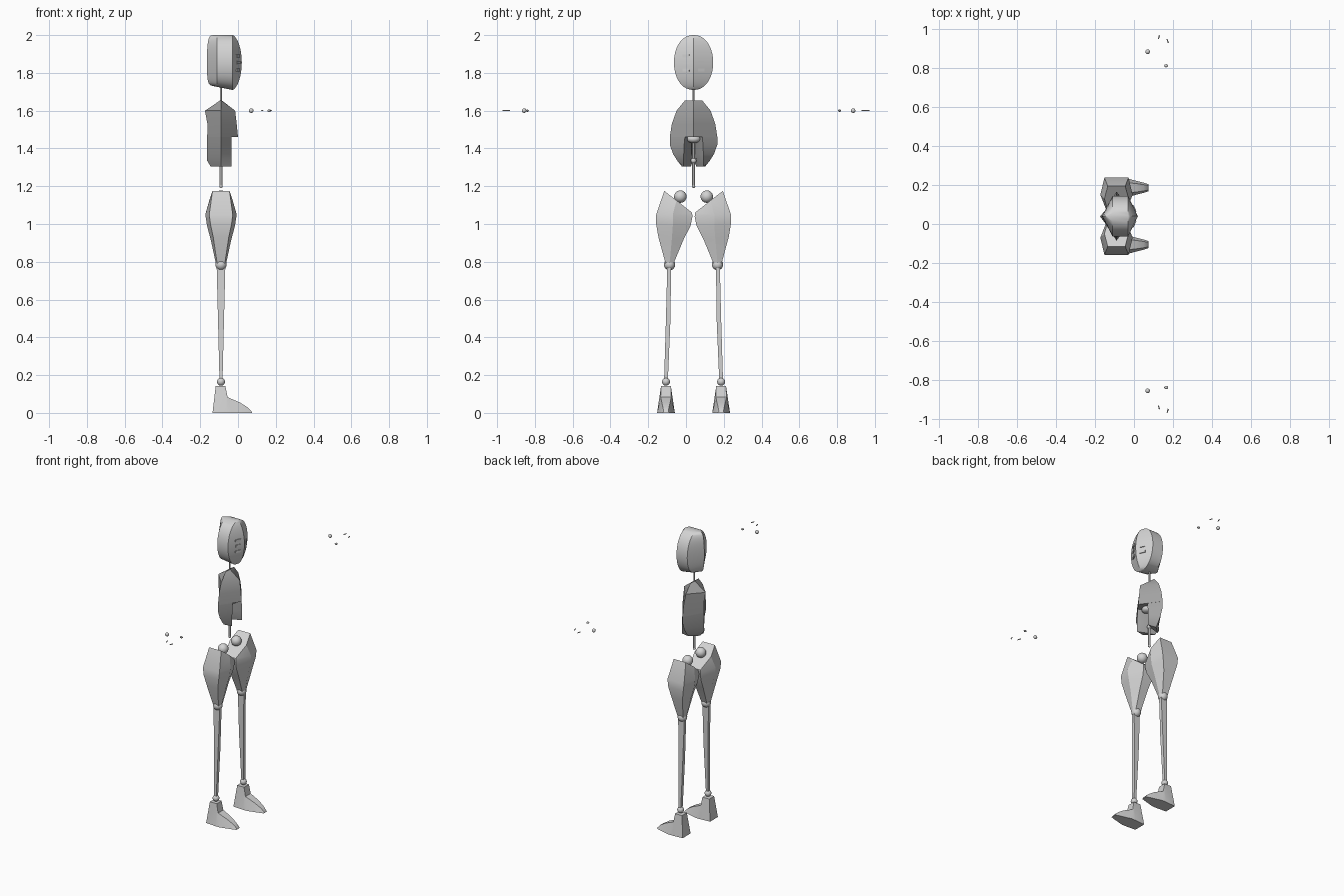
import bpy, bmesh, math
from mathutils import Matrix, Vector

default = bpy.data.objects.get("Cube")
if default:
    bpy.data.objects.remove(default, do_unlink=True)

MID = 0.04     # y of the figure's plane of symmetry
AXIS = -0.09   # x of the body's vertical axis
parts = []


def material(name, value):
    mat = bpy.data.materials.new(name)
    mat.use_nodes = True
    colour = (value, value, value, 1)
    mat.diffuse_color = colour
    mat.node_tree.nodes["Principled BSDF"].inputs["Base Color"].default_value = colour
    return mat


light = material("light grey", 0.65)
dark = material("dark grey", 0.36)


def finish(name, bm, mat=light):
    bmesh.ops.recalc_face_normals(bm, faces=bm.faces)
    mesh = bpy.data.meshes.new(name)
    bm.to_mesh(mesh)
    bm.free()
    mesh.materials.append(mat)
    obj = bpy.data.objects.new(name, mesh)
    bpy.context.collection.objects.link(obj)
    parts.append(obj)


def loft(name, rings, mat=light):
    """Skin a list of rings that have equal point counts, with capped ends."""
    bm = bmesh.new()
    loops = [[bm.verts.new(p) for p in ring] for ring in rings]
    n = len(loops[0])
    for a, b in zip(loops, loops[1:]):
        for i in range(n):
            j = (i + 1) % n
            bm.faces.new((a[i], a[j], b[j], b[i]))
    bm.faces.new(loops[0])
    bm.faces.new(loops[-1])
    finish(name, bm, mat)


def ball(name, centre, size):
    bm = bmesh.new()
    bmesh.ops.create_uvsphere(bm, u_segments=20, v_segments=12, radius=1)
    size = size if isinstance(size, tuple) else (size,) * 3
    for v in bm.verts:
        v.co = Vector(c * s for c, s in zip(v.co, size)) + Vector(centre)
    finish(name, bm)


def rod(name, start, end, radius):
    a, b = Vector(start), Vector(end)
    bm = bmesh.new()
    bmesh.ops.create_cone(bm, cap_ends=True, segments=12, radius1=radius,
                          radius2=radius, depth=(b - a).length)
    turn = (b - a).to_track_quat('Z', 'Y')
    for v in bm.verts:
        v.co = turn @ v.co + (a + b) / 2
    finish(name, bm)


def plate(name, centre, size, turn):
    bm = bmesh.new()
    bmesh.ops.create_cube(bm, size=1)
    spin = Matrix.Rotation(turn, 3, 'Z')
    for v in bm.verts:
        v.co = spin @ Vector(c * s for c, s in zip(v.co, size)) + Vector(centre)
    finish(name, bm)


def face_bulge(s):
    return 0.05 * s ** 1.2


# Head: oval slab with a ridge down the face and down the back
rings = []
for i in range(29):
    t = 0.02 + (math.pi - 0.04) * i / 28
    s, c = math.sin(t), math.cos(t)
    w, z = 0.104 * s ** 0.9, 1.855 + 0.145 * c
    lift = 0.2 * max(0, -c) ** 3    # the underside rises towards the nape
    back, front = -0.11 - 0.055 * s ** 0.28, -0.03 + face_bulge(s)
    nape, rim = z + lift * (-0.03 - back), z + lift * 0.08
    rings.append([(back, MID, nape), (-0.11, MID - w, rim), (-0.03, MID - w, z),
                  (front, MID, z), (-0.03, MID + w, z), (-0.11, MID + w, rim)])
loft("head", rings)

# Face slots: thin plates lying on the two halves of the face
for side, heights in ((-1, (1.89, 1.855, 1.815)), (1, (1.855, 1.815))):
    for z in heights:
        s = math.sqrt(1 - ((z - 1.855) / 0.145) ** 2)
        bulge, half = face_bulge(s), 0.104 * s ** 0.9
        x = -0.03 + bulge * (1 - 0.04 / half)
        plate("face_slot", (x, MID + side * 0.04, z), (0.009, 0.038, 0.015),
              side * math.atan2(bulge, half))

# Neck and spine
rod("neck", (AXIS, MID, 1.63), (AXIS, MID, 1.74), 0.005)
rod("spine", (AXIS, MID, 1.46), (AXIS, MID, 1.2), 0.008)
ball("spine_joint", (AXIS, MID, 1.335), 0.015)
ball("spine_tip", (AXIS, MID, 1.2), 0.009)
ball("chest_core", (-0.07, MID, 1.45), (0.03, 0.036, 0.022))

# Chest: diamond sections (height, half width, back, front)
loft("chest", [[(back, MID, z), (AXIS, MID - w, z), (front, MID, z), (AXIS, MID + w, z)]
               for z, w, back, front in ((1.655, 0.045, -0.093, -0.087),
                                         (1.6, 0.09, -0.175, -0.015),
                                         (1.53, 0.115, -0.162, -0.007),
                                         (1.46, 0.126, -0.163, 0.0))], dark)

for side, label in ((-1, "right"), (1, "left")):
    def at(x, d, z):
        return (x, MID + side * d, z)

    # Lower rib lobe, open towards the front
    loft(label + "_rib_lobe",
         [[at(back, gap, z), at(AXIS, w, z), at(-0.035, f, z), at(-0.1, gap + 0.012, z)]
          for z, w, back, f, gap in ((1.46, 0.126, -0.163, 0.046, 0),
                                     (1.42, 0.126, -0.164, 0.05, 0),
                                     (1.37, 0.108, -0.164, 0.052, 0),
                                     (1.335, 0.086, -0.163, 0.053, 0.003),
                                     (1.305, 0.062, -0.145, 0.053, 0.014))], dark)

    # Thigh: six-sided sections, (half depth, offset, height) at outer, middle and inner edges
    rings = []
    for o, m, i in (((0.02, 0.148, 0.79), (0.027, 0.127, 0.79), (0.02, 0.106, 0.79)),
                    ((0.041, 0.186, 0.93), (0.055, 0.115, 0.92), (0.03, 0.052, 0.92)),
                    ((0.056, 0.198, 1.0), (0.074, 0.11, 0.99), (0.038, 0.016, 0.99)),
                    ((0.062, 0.198, 1.05), (0.083, 0.11, 1.05), (0.042, 0.006, 1.04)),
                    ((0.045, 0.155, 1.175), (0.062, 0.09, 1.125), (0.04, 0.008, 1.06))):
        rings.append([at(AXIS + s * h, d, z) for s, (h, d, z) in
                      ((1, o), (1, m), (1, i), (-1, i), (-1, m), (-1, o))])
    loft(label + "_thigh", rings)

    # Joints
    ball(label + "_hip", at(AXIS, 0.07, 1.145), 0.033)
    ball(label + "_knee", at(AXIS, 0.127, 0.785), 0.03)
    ball(label + "_ankle", at(AXIS, 0.146, 0.165), 0.021)

    # Shin: slim tapered bar
    loft(label + "_shin",
         [[at(AXIS + a * depth, d + b * width, z)
           for a, b in ((-1, -1), (1, -1), (1, 1), (-1, 1))]
          for z, d, depth, width in ((0.78, 0.129, 0.023, 0.01), (0.5, 0.134, 0.016, 0.012),
                                     (0.17, 0.146, 0.008, 0.01))])

    # Foot: heel to toe (bottom x, top x, bottom half width, top half width, height)
    loft(label + "_foot",
         [[at(xb, 0.146 - wb, 0), at(xb, 0.146 + wb, 0),
           at(xt, 0.146 + wt, z), at(xt, 0.146 - wt, z)]
          for xb, xt, wb, wt, z in ((-0.135, -0.118, 0.042, 0.026, 0.142),
                                    (-0.06, -0.067, 0.047, 0.026, 0.142),
                                    (-0.03, -0.055, 0.047, 0.028, 0.083),
                                    (0.01, 0.01, 0.036, 0.022, 0.055),
                                    (0.05, 0.05, 0.026, 0.016, 0.03),
                                    (0.075, 0.072, 0.018, 0.012, 0.008))])

# Floating hand pieces: wrist ball, thumb bead and two finger pins on each side
for label, wrist, thumb, pins in (("left", 0.885, 0.813, (0.96, 0.94)),
                                  ("right", -0.857, -0.84, (-0.942, -0.96))):
    ball(label + "_wrist", (0.07, wrist, 1.6), 0.012)
    ball(label + "_thumb", (0.165, thumb, 1.6), (0.01, 0.008, 0.006))
    for x, y in zip((0.128, 0.173), pins):
        lean = 0.003 if (x < 0.15) == (y > 0) else -0.003
        rod(label + "_finger", (x - lean, y - 0.01, 1.6), (x + lean, y + 0.01, 1.6), 0.003)

# Smooth shading with crisp edges
bpy.ops.object.select_all(action='DESELECT')
for obj in parts:
    obj.select_set(True)
bpy.context.view_layer.objects.active = parts[0]
bpy.ops.object.shade_smooth_by_angle(angle=math.radians(30))
